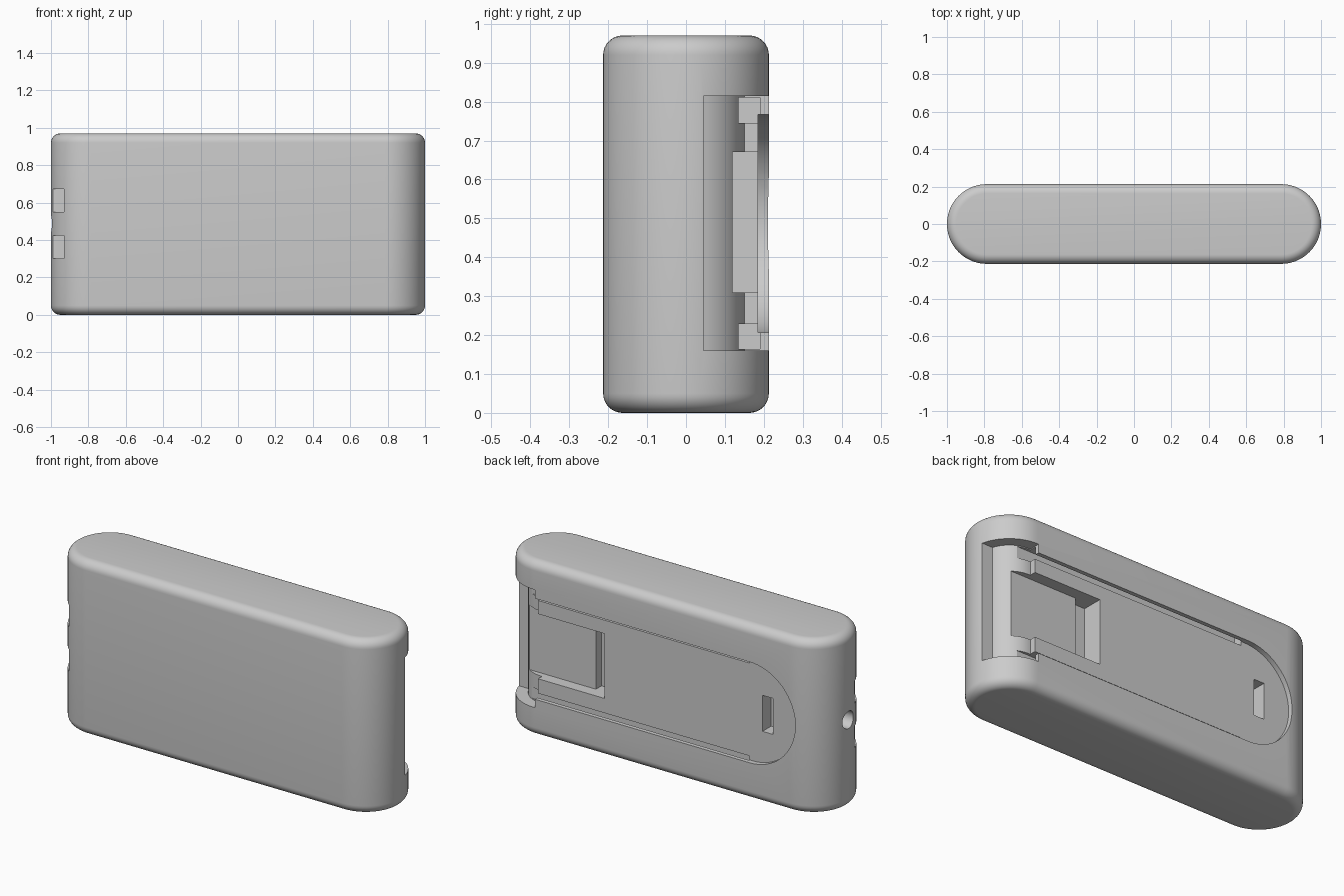
import bpy, bmesh
from math import sin, cos, pi, radians
from mathutils import Vector

old = bpy.data.objects.get("Cube")
if old:
    bpy.data.objects.remove(old, do_unlink=True)

HEIGHT, MID_Z = 0.97, 0.487
END_X, END_R = 0.787, 0.213
FILLET = 0.05

grey = bpy.data.materials.new("plain grey")
grey.use_nodes = True
colour = (0.6, 0.6, 0.6, 1)
grey.diffuse_color = colour
grey.node_tree.nodes["Principled BSDF"].inputs["Base Color"].default_value = colour


def arc(cx, cy, r, start, end, steps):
    angles = [radians(start + (end - start) * i / steps) for i in range(steps + 1)]
    return [(cx + r * cos(a), cy + r * sin(a)) for a in angles]


def loft(name, rings):
    """Skin a stack of equal-length rings and cap both ends."""
    bm = bmesh.new()
    loops = [[bm.verts.new(p) for p in ring] for ring in rings]
    n = len(loops[0])
    for low, high in zip(loops, loops[1:]):
        for i in range(n):
            j = (i + 1) % n
            bm.faces.new((low[i], low[j], high[j], high[i]))
    bm.faces.new(loops[0][::-1])
    bm.faces.new(loops[-1])
    bmesh.ops.recalc_face_normals(bm, faces=bm.faces)
    mesh = bpy.data.meshes.new(name)
    bm.to_mesh(mesh)
    bm.free()
    mesh.materials.append(grey)
    obj = bpy.data.objects.new(name, mesh)
    bpy.context.collection.objects.link(obj)
    return obj


def extrude(name, outline, lo, hi, axis):
    """Extrude a 2D outline along the named axis."""
    place = {"x": lambda a, b, d: Vector((d, a, b)),
             "y": lambda a, b, d: Vector((a, d, b)),
             "z": lambda a, b, d: Vector((a, b, d))}[axis]
    return loft(name, [[place(a, b, d) for a, b in outline] for d in (lo, hi)])


def rect(x0, x1, y0, y1):
    return [(x0, y0), (x1, y0), (x1, y1), (x0, y1)]


# Rounded case body: stadium rings with filleted rims
def stadium(r, z):
    pts = arc(END_X, 0, r, -90, 90, 36) + arc(-END_X, 0, r, 90, 270, 36)
    return [(x, y, z) for x, y in pts]


rim = [(END_R - FILLET * (1 - sin(a)), FILLET * (1 - cos(a)))
       for a in (pi / 2 * i / 8 for i in range(9))]
body = loft("case_body", [stadium(r, z) for r, z in rim]
            + [stadium(r, HEIGHT - z) for r, z in reversed(rim)])

cutters = []

# Hinge notch around the end, leaving an inner round core
notch = [(0.78, 0.3), (1.1, 0.3), (1.1, 0.045)] + arc(END_X, 0, 0.15, 17.46, 92.7, 20)
cutters.append(extrude("hinge_notch", notch, 0.16, 0.815, "z"))

# Shallow cover recess with a round end
recess = [(0.9, MID_Z - 0.28), (0.9, MID_Z + 0.28)] + arc(-0.54, MID_Z, 0.28, 90, 270, 40)
cutters.append(extrude("cover_recess", recess, 0.185, 0.3, "y"))

# Stepped pocket with a deeper trench
pocket = [(0.37, 0.3), (0.37, 0.07), (0.47, 0.07), (0.47, 0.12), (0.95, 0.12), (0.95, 0.3)]
cutters.append(extrude("stepped_pocket", pocket, 0.31, 0.67, "z"))

# Undercut rail grooves and side ports, mirrored about mid height
for side, label in ((1, "upper"), (-1, "lower")):
    lo, hi = sorted((MID_Z + side * 0.258, MID_Z + side * 0.323))
    cutters.append(extrude(label + "_rail_groove", rect(-0.52, 0.9, 0.135, 0.19), lo, hi, "z"))
    lo, hi = sorted((MID_Z + side * 0.063, MID_Z + side * 0.185))
    cutters.append(extrude(label + "_port", rect(-1.1, -0.9, -0.158, -0.064), lo, hi, "z"))

# Latch slot and round socket
cutters.append(extrude("latch_slot", rect(-0.665, -0.6, 0.11, 0.3), MID_Z - 0.1, MID_Z + 0.1, "z"))
cutters.append(extrude("round_socket", arc(0, MID_Z, 0.048, 0, 348.75, 31), -1.1, -0.92, "x"))

# Cut everything out of the body
bpy.ops.object.select_all(action="DESELECT")
bpy.context.view_layer.objects.active = body
body.select_set(True)
for cutter in cutters:
    cutter.hide_render = True
    mod = body.modifiers.new(cutter.name, "BOOLEAN")
    mod.operation = "DIFFERENCE"
    mod.solver = "EXACT"
    mod.object = cutter
    bpy.ops.object.modifier_apply(modifier=mod.name)
    bpy.data.objects.remove(cutter, do_unlink=True)

bpy.ops.object.shade_smooth_by_angle(angle=radians(25))
